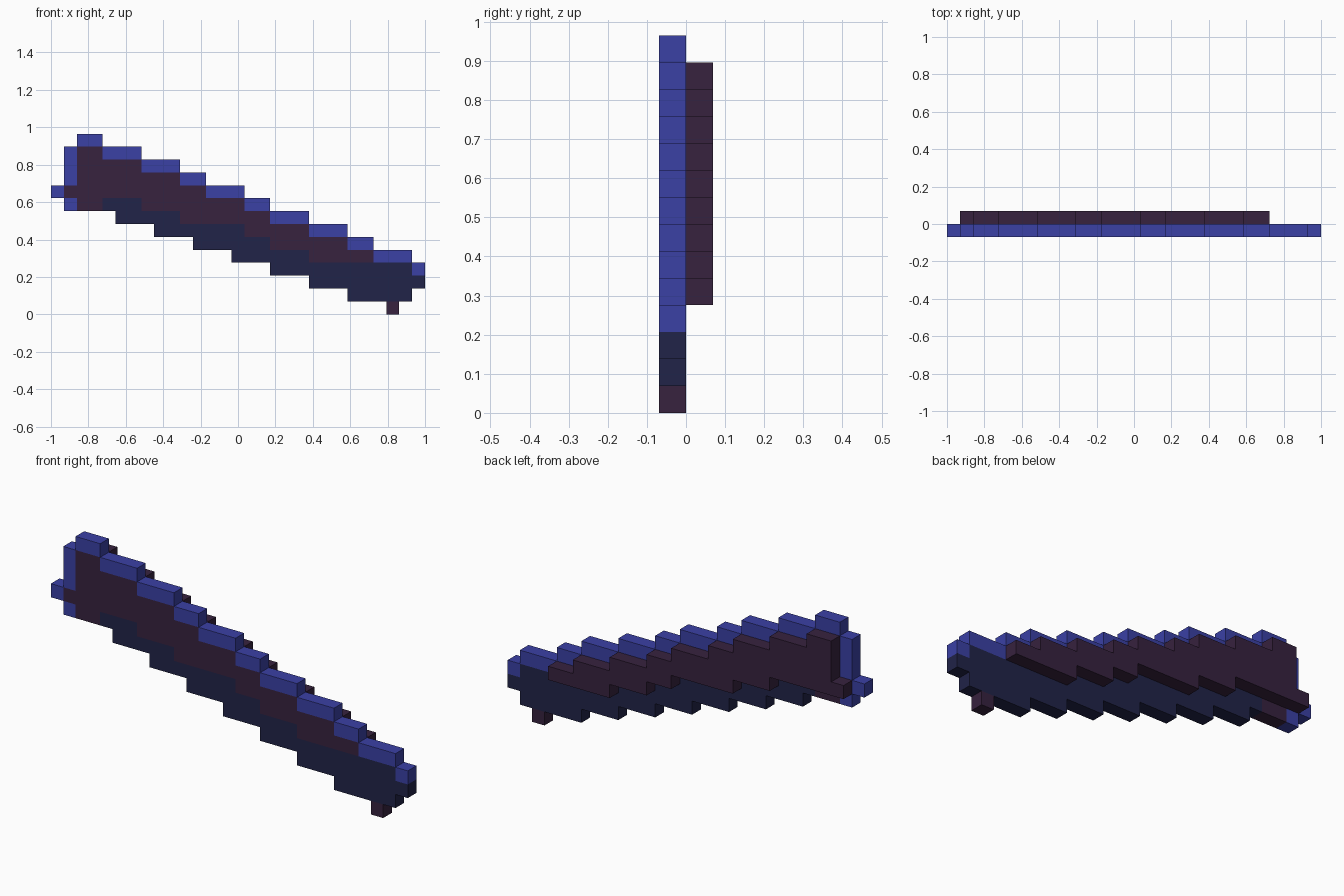
import bpy, bmesh
from mathutils import Vector

if "Cube" in bpy.data.objects:
    bpy.data.objects.remove(bpy.data.objects["Cube"])

U = 2 / 29  # size of one block

# (first column, last column, blade bottom, trim bottom, trim top) of the sloping body
RUNS = [(2, 3, 8, 13, 14), (4, 6, 9, 12, 13), (7, 9, 8, 11, 12), (10, 11, 7, 10, 11),
        (12, 14, 7, 9, 10), (15, 16, 6, 8, 9), (17, 19, 5, 7, 8), (20, 22, 4, 6, 7),
        (23, 24, 4, 5, 6), (25, 27, 4, 4, 5), (28, 28, 3, 3, 4)]


def under(c):
    """Lowest row of the stepped underside."""
    if c == 28:
        return 2
    return max(1, 8 - max(0, (c - 2) // 3))


core, trim, lower = set(), set(), set()
for a, b, bottom, mid, top in RUNS:
    for c in range(a, b + 1):
        trim |= {(c, 0, r) for r in range(mid, top)}
        core |= {(c, 0, r) for r in range(bottom, mid)}
        core |= {(c, 1, r) for r in range(max(bottom, 9) if c < 4 else bottom, mid)}
        lower |= {(c, 0, r) for r in range(under(c), bottom)}

# Blunt left end, its small tip, and the peg below the right end
trim |= {(0, 0, 9), (1, 0, 8)} | {(1, 0, r) for r in (10, 11, 12)}
core |= {(1, 0, 9), (1, 1, 9)}
peg = {(26, 0, 0)}
solid = core | trim | lower | peg


def material(name, rgb):
    m = bpy.data.materials.new(name)
    m.diffuse_color = (*rgb, 1)
    m.use_nodes = True
    m.node_tree.nodes["Principled BSDF"].inputs["Base Color"].default_value = m.diffuse_color
    return m


def build(name, cells, mat):
    """Outer skin of a set of blocks, with flat areas merged."""
    bm = bmesh.new()
    for cell in sorted(cells):
        for axis in range(3):
            for s in (-1, 1):
                n = list(cell)
                n[axis] += s
                if tuple(n) in solid:
                    continue
                p, q = (axis + 1) % 3, (axis + 2) % 3
                corners = [(0, 0), (1, 0), (1, 1), (0, 1)][::s]
                verts = []
                for i, j in corners:
                    v = Vector(cell)
                    v[axis] += (s + 1) // 2
                    v[p] += i
                    v[q] += j
                    verts.append(bm.verts.new((v.x * U - 1, (v.y - 1) * U, v.z * U)))
                bm.faces.new(verts)
    bmesh.ops.remove_doubles(bm, verts=bm.verts[:], dist=1e-4)
    bmesh.ops.dissolve_limit(bm, angle_limit=0.01, verts=bm.verts[:], edges=bm.edges[:])
    me = bpy.data.meshes.new(name)
    bm.to_mesh(me)
    bm.free()
    me.materials.append(mat)
    bpy.context.collection.objects.link(bpy.data.objects.new(name, me))


plum = material("dark plum", (0.038, 0.016, 0.049))
blue = material("royal blue", (0.043, 0.052, 0.376))
navy = material("navy", (0.015, 0.017, 0.065))

build("core_bar", core, plum)
build("upper_trim", trim, blue)
build("lower_edge", lower, navy)
build("peg", peg, plum)
